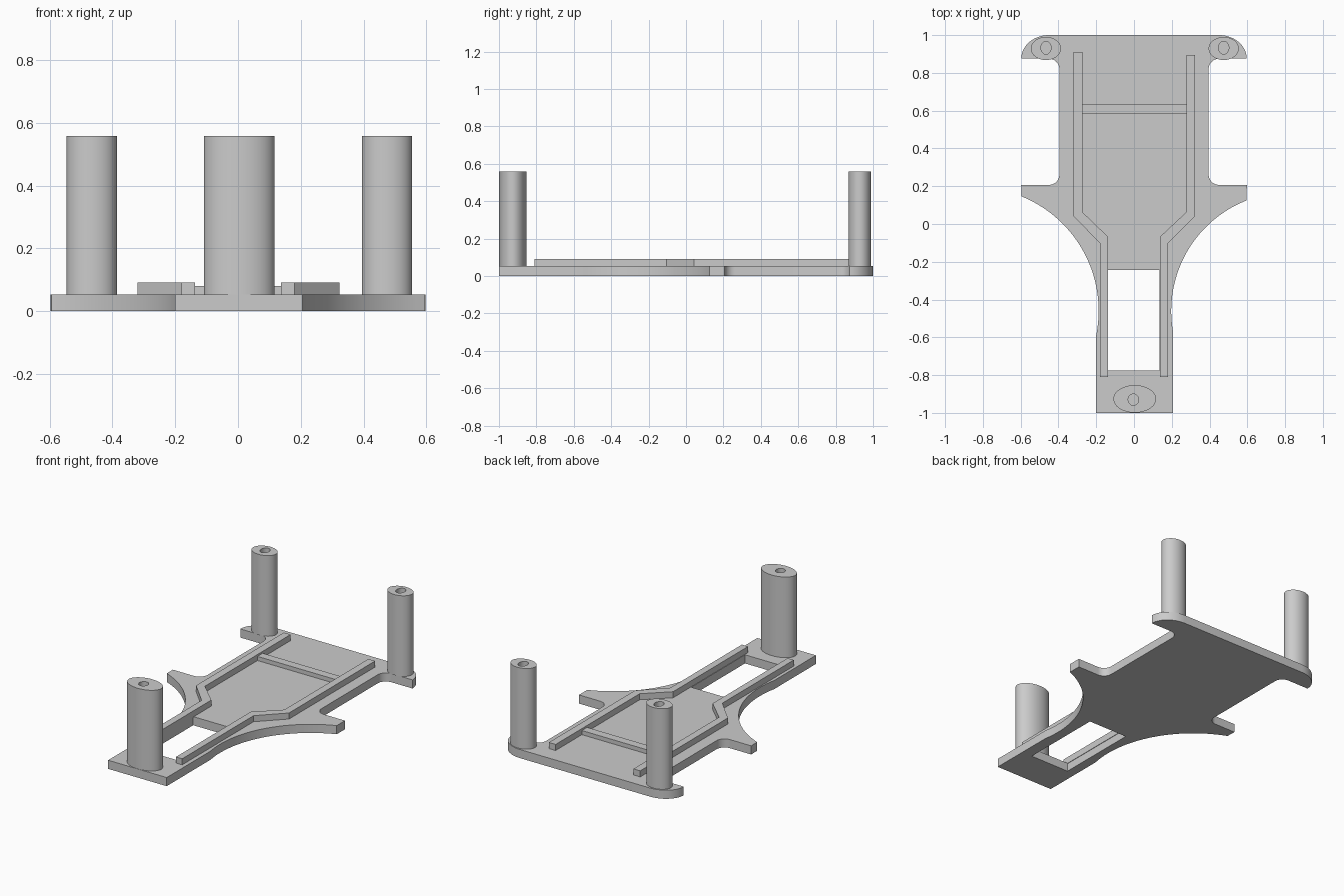
import bpy, bmesh, math

if "Cube" in bpy.data.objects:
    bpy.data.objects.remove(bpy.data.objects["Cube"])

grey = bpy.data.materials.new("light_grey")
grey.diffuse_color = (0.6, 0.6, 0.6, 1)
grey.use_nodes = True
grey.node_tree.nodes["Principled BSDF"].inputs["Base Color"].default_value = grey.diffuse_color

PLATE_TOP = 0.054


def arc(cx, cy, rx, ry, a0, a1, n):
    """Points on an elliptical arc, angles in degrees, both ends included."""
    pts = []
    for i in range(n + 1):
        a = math.radians(a0 + (a1 - a0) * i / n)
        pts.append((cx + rx * math.cos(a), cy + ry * math.sin(a)))
    return pts


def ellipse(cx, cy, rx, ry, n=48):
    return arc(cx, cy, rx, ry, 0, 360, n)[:-1]


def prism(name, z0, z1, *loops):
    """Solid prism; the first loop is the outline, the others are holes."""
    bm = bmesh.new()
    top_of, edges = {}, []
    rings = []
    for pts in loops:
        low = [bm.verts.new((x, y, z0)) for x, y in pts]
        for v in low:
            top_of[v] = bm.verts.new((v.co.x, v.co.y, z1))
        edges += [bm.edges.new((low[i - 1], low[i])) for i in range(len(low))]
        rings.append(low)
    bmesh.ops.triangle_fill(bm, use_beauty=True, edges=edges, normal=(0, 0, 1))
    for f in list(bm.faces):
        bm.faces.new([top_of[v] for v in f.verts])
    for low in rings:
        for i in range(len(low)):
            a, b = low[i - 1], low[i]
            bm.faces.new((a, b, top_of[b], top_of[a]))
    bmesh.ops.recalc_face_normals(bm, faces=bm.faces[:])
    mesh = bpy.data.meshes.new(name)
    bm.to_mesh(mesh)
    bm.free()
    mesh.materials.append(grey)
    obj = bpy.data.objects.new(name, mesh)
    bpy.context.collection.objects.link(obj)
    bpy.ops.object.select_all(action='DESELECT')
    obj.select_set(True)
    bpy.context.view_layer.objects.active = obj
    bpy.ops.object.shade_smooth_by_angle(angle=math.radians(30))
    return obj


def half_outline(foot, waist, radius, tip_y):
    """Right half of the plate edge, from the front corner to the rear."""
    cx, cy = waist + radius, -0.46
    start = 180 + math.degrees(math.acos((cx - foot) / radius))
    end = 180 - math.degrees(math.asin((tip_y - cy) / radius))
    pts = [(foot, -1.0)]
    pts += arc(cx, cy, radius, radius, start, end, 28)        # concave flank
    pts += [(0.597, 0.207)]
    pts += arc(0.45, 0.262, 0.055, 0.055, 270, 180, 8)        # inner fillets
    pts += arc(0.45, 0.82, 0.055, 0.055, 180, 90, 8)
    pts += arc(0.45, 0.875, 0.147, 0.125, 0, 90, 14)          # rounded ear
    return pts


# Base plate with rectangular window
right = half_outline(0.206, 0.197, 0.628, 0.125)
left = [(-x, y) for x, y in half_outline(0.2, 0.187, 0.654, 0.146)]
window = [(-0.14, -0.775), (0.134, -0.775), (0.134, -0.243), (-0.14, -0.243)]
prism("base_plate", 0, PLATE_TOP, right + left[::-1], window)

# Bent guide rails
for name, side, shift, end in (("right_rail", 1, 0, 0.895),
                               ("left_rail", -1, 0.004, 0.91)):
    profile = [(0.18, -0.81), (0.18, -0.103), (0.324, 0.042), (0.324, end),
               (0.277, end), (0.277, 0.063), (0.137, -0.068), (0.137, -0.81)]
    prism(name, 0.05, 0.092, [(side * x + shift * (x > 0.2), y) for x, y in profile])

# Low cross bar between the rails
prism("cross_bar", 0.05, 0.08,
      [(-0.275, 0.583), (0.28, 0.583), (0.28, 0.635), (-0.275, 0.635)])

# Oval posts with screw holes
prism("front_post", PLATE_TOP, 0.559,
      ellipse(0.004, -0.926, 0.113, 0.073), ellipse(-0.003, -0.93, 0.028, 0.03))
for name, x in (("rear_left_post", -0.466), ("rear_right_post", 0.475)):
    prism(name, PLATE_TOP, 0.559,
          ellipse(x, 0.929, 0.08, 0.061), ellipse(x, 0.933, 0.027, 0.034))
